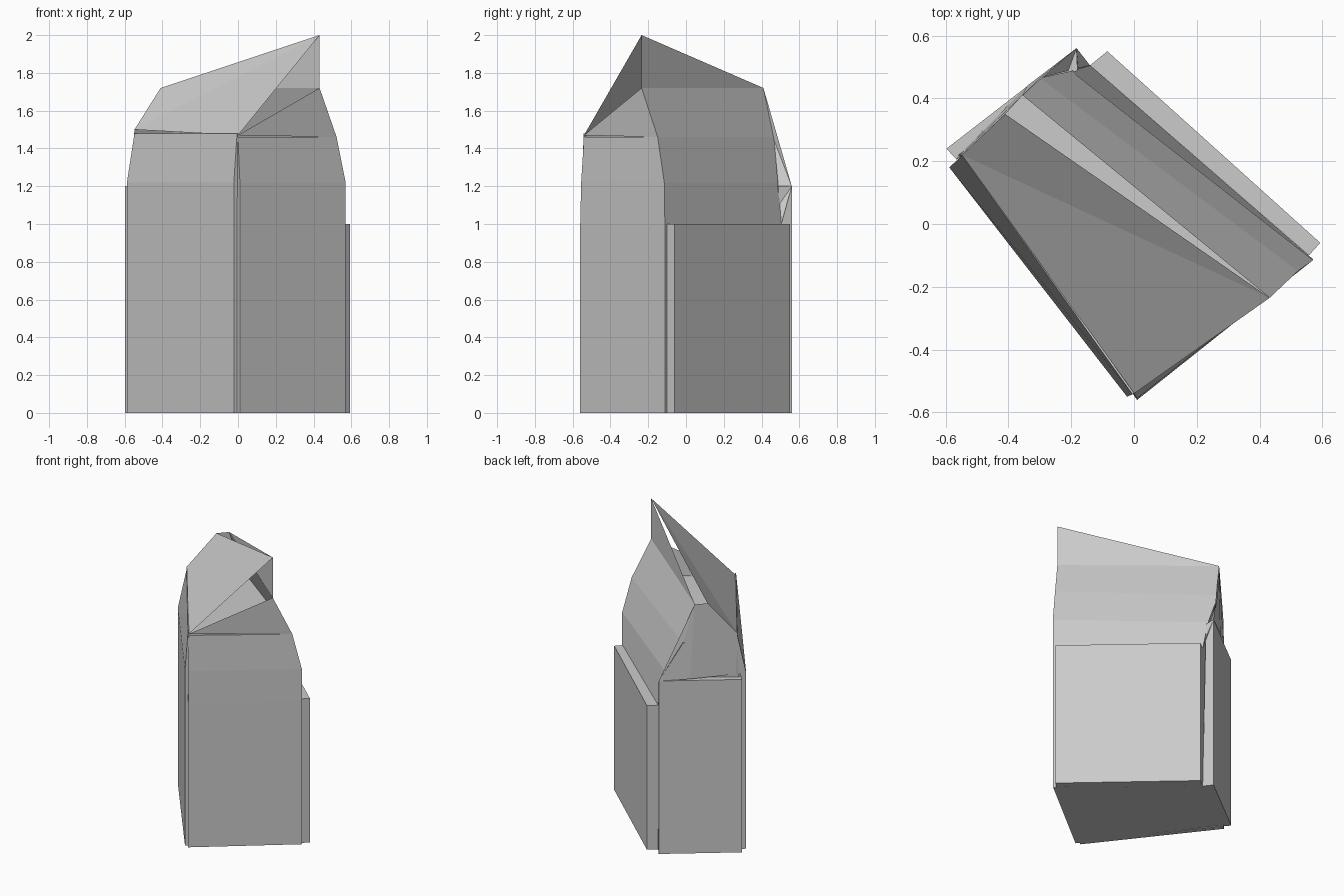
import bpy, bmesh

if "Cube" in bpy.data.objects:
    bpy.data.objects.remove(bpy.data.objects["Cube"])


def mesh_object(name, verts, faces, fix=False):
    me = bpy.data.meshes.new(name)
    me.from_pydata(verts, [], faces)
    if fix:
        bm = bmesh.new()
        bm.from_mesh(me)
        bmesh.ops.recalc_face_normals(bm, faces=bm.faces)
        bm.to_mesh(me)
        bm.free()
    ob = bpy.data.objects.new(name, me)
    bpy.context.collection.objects.link(ob)
    return ob


def loft(name, rings):
    """Closed solid through rings of (z, [(x, y), ...])."""
    n = len(rings[0][1])
    verts = [(x, y, z) for z, pts in rings for x, y in pts]
    faces = [list(range(n))[::-1], list(range(len(verts) - n, len(verts)))]
    for r in range(len(rings) - 1):
        for i in range(n):
            j = (i + 1) % n
            faces.append([r * n + i, r * n + j, r * n + n + j, r * n + n + i])
    return mesh_object(name, verts, faces, True)


def panels(name, pts, faces):
    """Thin panels between named points."""
    keys = sorted(set("".join(faces)))
    return mesh_object(name, [pts[k] for k in keys],
                       [[keys.index(c) for c in f] for f in faces])


# main body, tapering above the vertical walls
base = [(.01, -.56), (.57, -.112), (-.14, .505), (-.56, .22)]
loft("main_body", [
    (0, base), (1.0, base),
    (1.22, [(.01, -.555), (.57, -.115), (-.20, .487), (-.56, .22)]),
    (1.46, [(0, -.54), (.522, -.15), (-.30, .465), (-.547, .22)])])

# low slab on the rear right side
slab = [(.557, -.10), (.593, -.06), (-.085, .55), (-.14, .505)]
loft("low_side_slab", [(0, slab), (1.0, slab)])

# outer wall on the front left side, leaning in at the top
wall = [(-.022, -.55), (0, -.535), (-.56, .205), (-.588, .18)]
loft("front_left_wall", [
    (0, wall), (1.22, wall),
    (1.48, [(-.005, -.542), (.0, -.538), (-.545, .222), (-.548, .218)])])

# outer wall on the rear left side
rear = [(-.14, .505), (-.183, .56), (-.597, .24), (-.565, .205)]
loft("rear_left_wall", [(0, rear), (1.2, [(-.18, .49)] + rear[1:])])

P = {
    "A": (0, -.54, 1.47), "B": (-.548, .22, 1.5), "T": (.432, -.235, 2.0),
    "R": (-.41, .35, 1.72), "D": (-.355, .41, 1.72), "C": (.432, -.235, 1.72),
    "c": (.522, -.15, 1.46), "d": (-.30, .465, 1.46), "b": (-.57, .205, 1.22),
    "E": (-.183, .56, 1.2), "G": (-.34, .44, 1.21), "m": (-.14, .505, 1.0),
}

# folded roof, rising to the right hand tip
panels("folded_roof", P, ["BAT", "BTR"])
# upper wall under the roof edge
panels("upper_side_wall", P, ["cCDd", "CTD", "AcC"])
# rear left gable folding in to the ridge
panels("rear_gable", P, ["EDG", "GDb", "bDRB", "EdD", "mdE"])
